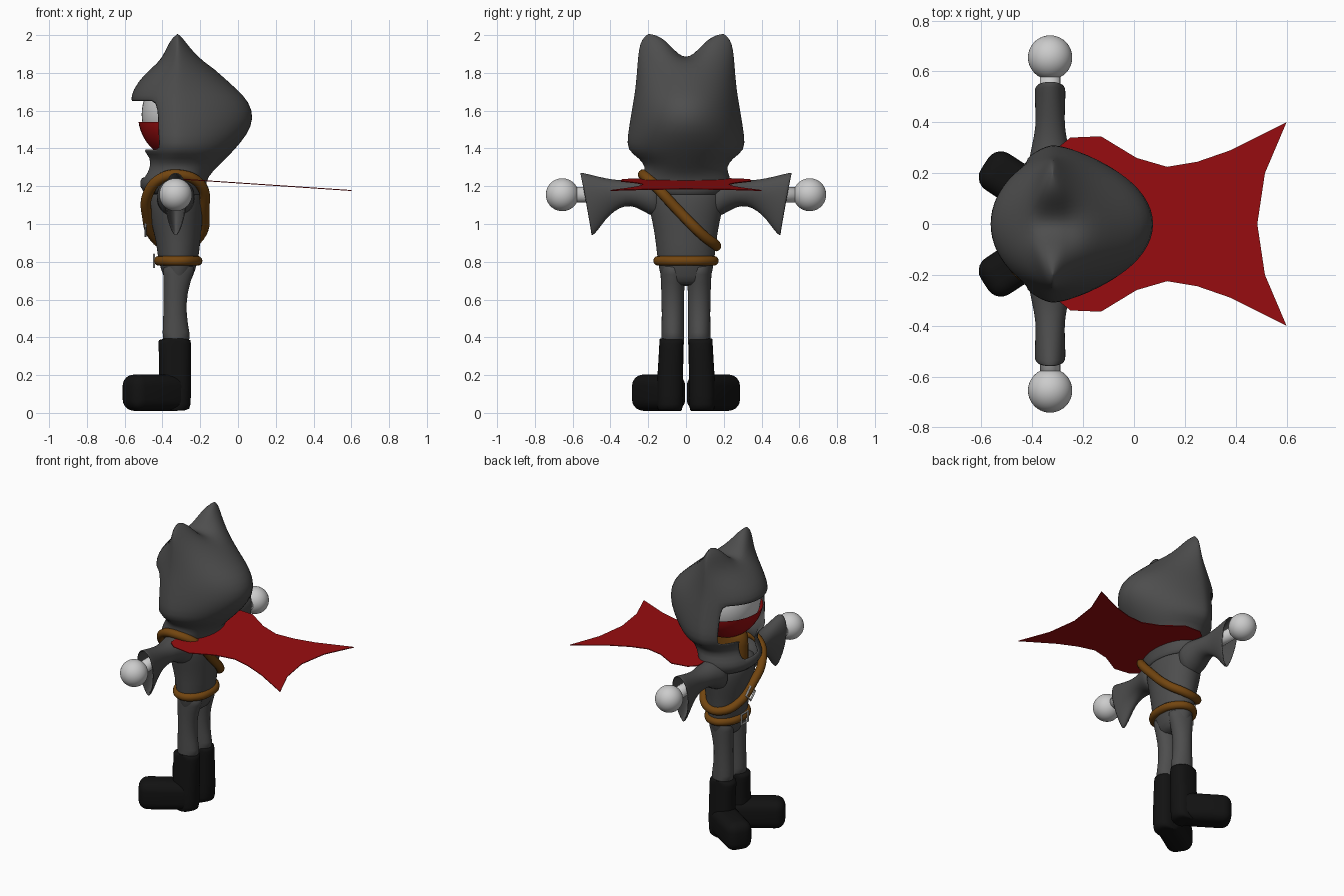
import bpy, bmesh
from math import sin, cos, pi, exp, radians, copysign
from mathutils import Vector

cube = bpy.data.objects.get("Cube")
if cube:
    bpy.data.objects.remove(cube, do_unlink=True)

CX = -0.32   # the body stands a little off centre because the cape trails behind it
N = 32       # columns in each loft


def material(name, r, g, b):
    m = bpy.data.materials.new(name)
    m.use_nodes = True
    m.diffuse_color = (r, g, b, 1)
    m.node_tree.nodes["Principled BSDF"].inputs["Base Color"].default_value = (r, g, b, 1)
    return m


CLOTH = material("charcoal cloth", 0.075, 0.075, 0.075)
RED = material("dark red", 0.32, 0.004, 0.005)
WHITE = material("pale grey", 0.6, 0.6, 0.6)
LEATHER = material("brown leather", 0.17, 0.06, 0.005)
BLACK = material("boot black", 0.006, 0.006, 0.006)


def finish(bm, name, mat, smooth=True):
    bmesh.ops.recalc_face_normals(bm, faces=bm.faces)
    me = bpy.data.meshes.new(name)
    bm.to_mesh(me)
    bm.free()
    for p in me.polygons:
        p.use_smooth = smooth
    me.materials.append(mat)
    ob = bpy.data.objects.new(name, me)
    bpy.context.collection.objects.link(ob)
    return ob


def loft(name, rings, mat, caps=(True, True), skip=lambda r, c: False, wall=0):
    """Skin a list of rings; caps are strips across each end ring."""
    bm = bmesh.new()
    rows = [[bm.verts.new(p) for p in ring] for ring in rings]
    for r in range(len(rows) - 1):
        a, b = rows[r], rows[r + 1]
        for c in range(N):
            if not skip(r, c):
                d = (c + 1) % N
                bm.faces.new((a[c], a[d], b[d], b[c]))
    for use, v in zip(caps, (rows[0], rows[-1])):
        if use:
            bm.faces.new((v[0], v[1], v[-1]))
            for i in range(1, N // 2 - 1):
                bm.faces.new((v[i], v[i + 1], v[N - i - 1], v[N - i]))
            h = N // 2
            bm.faces.new((v[h - 1], v[h], v[h + 1]))
    ob = finish(bm, name, mat)
    if wall:
        s = ob.modifiers.new("wall", "SOLIDIFY")
        s.thickness, s.offset = wall, -1
    ob.modifiers.new("smooth", "SUBSURF").levels = 1
    ob.modifiers["smooth"].render_levels = 1
    return ob


def section(z, front, back, w, cx=CX, cy=0, power=1.0, dip=0):
    """Oval ring at height z; dip sinks its middle to leave two peaks."""
    ring = []
    for i in range(N):
        t = 2 * pi * i / N
        s = sin(t)
        reach = back - cx if s > 0 else cx - front
        y = w * cos(t)
        ring.append((cx + copysign(abs(s) ** power, s) * reach, cy + y,
                     z - dip * exp(-(y / 0.1) ** 2)))
    return ring


def ball(name, loc, scale, mat, keep_below=None):
    bm = bmesh.new()
    bmesh.ops.create_uvsphere(bm, u_segments=40, v_segments=24, radius=1)
    for v in bm.verts:
        v.co = Vector(a * b for a, b in zip(v.co, scale)) + Vector(loc)
    if keep_below is not None:
        bmesh.ops.bisect_plane(bm, geom=bm.verts[:] + bm.edges[:] + bm.faces[:],
                               plane_co=(0, 0, keep_below), plane_no=(0, 0, 1), clear_outer=True)
    return finish(bm, name, mat)


def tube(name, points, radius, mat):
    cu = bpy.data.curves.new(name, "CURVE")
    cu.dimensions = "3D"
    cu.bevel_depth, cu.bevel_resolution, cu.resolution_u = radius, 4, 8
    sp = cu.splines.new("BEZIER")
    sp.bezier_points.add(len(points) - 1)
    for bp, p in zip(sp.bezier_points, points):
        bp.co = p
        bp.handle_left_type = bp.handle_right_type = "AUTO"
    sp.use_cyclic_u = True
    cu.materials.append(mat)
    ob = bpy.data.objects.new(name, cu)
    bpy.context.collection.objects.link(ob)
    return ob


def rounded_box(name, loc, size, mat, turn=0, radius=0.06):
    bm = bmesh.new()
    bmesh.ops.create_cube(bm, size=1)
    for v in bm.verts:
        v.co = Vector(a * b for a, b in zip(v.co, size))
    bmesh.ops.bevel(bm, geom=bm.edges[:], offset=radius, segments=5, profile=0.5, affect="EDGES")
    ob = finish(bm, name, mat)
    ob.location = loc
    ob.rotation_euler.z = turn
    return ob


# Hood with collar, face opening and two peaks
hood_rows = [
    (1.15, -0.48, -0.18, 0.20, 0), (1.20, -0.53, -0.17, 0.24, 0), (1.25, -0.51, -0.16, 0.235, 0),
    (1.30, -0.48, -0.11, 0.21, 0), (1.35, -0.48, -0.06, 0.25, 0), (1.39, -0.53, -0.02, 0.315, 0),
    (1.47, -0.55, 0.05, 0.31, 0), (1.56, -0.55, 0.09, 0.295, 0), (1.65, -0.57, 0.06, 0.28, 0),
    (1.71, -0.56, 0.00, 0.27, 0), (1.79, -0.50, -0.09, 0.262, 0), (1.86, -0.43, -0.16, 0.257, 0.01),
    (1.93, -0.40, -0.22, 0.25, 0.06), (1.98, -0.38, -0.26, 0.235, 0.11), (2.01, -0.35, -0.29, 0.20, 0.13)]


def face_gap(r, c):
    off = abs(c + 0.5 - N * 0.75)
    return (5 <= r < 8 and off < 5) or (2 <= r < 5 and off < 2)


loft("hood", [section(z, f, b, w, power=1.3 if z > 1.36 else 1, dip=d)
              for z, f, b, w, d in hood_rows], CLOTH, (False, True), face_gap, 0.015)

# Head, mask and neck
ball("head", (CX, 0, 1.58), (0.19, 0.23, 0.22), WHITE)
ball("mask", (CX, 0, 1.58), (0.21, 0.245, 0.235), RED, 1.54)
loft("neck", [section(z, -0.46, -0.26, 0.09) for z in (1.1, 1.2, 1.3, 1.42)], LEATHER)

# Torso
loft("torso", [section(*r) for r in (
    (0.67, -0.38, -0.26, 0.11), (0.72, -0.39, -0.24, 0.135), (0.80, -0.425, -0.21, 0.15),
    (0.90, -0.43, -0.20, 0.16), (1.00, -0.46, -0.19, 0.175), (1.10, -0.475, -0.18, 0.20),
    (1.17, -0.475, -0.185, 0.20), (1.21, -0.45, -0.2, 0.18))], CLOTH)

for side, label in ((1, "right"), (-1, "left")):
    # Legs
    loft(label + "_leg", [section(z, f, b, w, cx=-0.335, cy=side * 0.07) for z, f, b, w in (
        (0.36, -0.40, -0.25, 0.06), (0.42, -0.40, -0.255, 0.06), (0.52, -0.395, -0.275, 0.058),
        (0.64, -0.395, -0.27, 0.06), (0.74, -0.395, -0.235, 0.066), (0.80, -0.40, -0.22, 0.066))], CLOTH)

    # Boots: upright shaft and a foot turned outwards
    loft(label + "_boot_shaft", [section(z, f, b, w, cx=-0.335, cy=side * y, power=0.65)
                                 for z, f, b, w, y in (
        (0.01, -0.40, -0.26, 0.06, 0.085), (0.03, -0.42, -0.25, 0.07, 0.085),
        (0.15, -0.42, -0.248, 0.07, 0.085), (0.28, -0.415, -0.248, 0.066, 0.08),
        (0.38, -0.425, -0.248, 0.064, 0.077), (0.395, -0.42, -0.25, 0.062, 0.077))], BLACK)
    rounded_box(label + "_boot_foot", (-0.445, side * 0.145, 0.107), (0.34, 0.17, 0.192),
                BLACK, side * radians(-33))

    # Flared sleeve drooping to a point at the cuff
    rings = []
    for y, top, low, hx, slant in (
            (0.12, 1.24, 1.02, 0.11, 0), (0.20, 1.25, 1.05, 0.10, 0), (0.26, 1.24, 1.09, 0.08, 0),
            (0.32, 1.23, 1.10, 0.07, 0), (0.39, 1.235, 1.07, 0.07, 0.01),
            (0.46, 1.25, 1.02, 0.073, 0.03), (0.52, 1.265, 0.96, 0.075, 0.05),
            (0.56, 1.275, 0.935, 0.076, 0.062)):
        ring = []
        for i in range(N):
            t = 2 * pi * i / N
            drop = (1 - cos(t)) / 2
            taper = 1 - (0.45 * drop if slant else 0)
            ring.append((-0.33 + hx * sin(t) * taper, side * (y - slant * drop),
                         top - (top - low) * drop))
        rings.append(ring)
    loft(label + "_sleeve", rings, CLOTH, (True, False), wall=0.01)

    # Wrist and hand
    bm = bmesh.new()
    bmesh.ops.create_cone(bm, cap_ends=True, segments=24, radius1=0.04, radius2=0.04, depth=0.3)
    wrist = finish(bm, label + "_wrist", WHITE)
    wrist.location = (-0.33, side * 0.46, 1.155)
    wrist.rotation_euler.x = pi / 2
    ball(label + "_hand", (-0.33, side * 0.655, 1.155), (0.087,) * 3, WHITE)

# Belt and shoulder strap
tube("belt", [(-0.317 + 0.103 * cos(k * pi / 4), 0.147 * sin(k * pi / 4), 0.805)
              for k in range(8)], 0.026, LEATHER)
tube("shoulder_strap", [
    (-0.31, -0.225, 1.26), (-0.20, -0.17, 1.21), (-0.18, -0.04, 1.07), (-0.20, 0.09, 0.94),
    (-0.28, 0.155, 0.89), (-0.38, 0.14, 0.89), (-0.45, 0.06, 0.94), (-0.48, -0.04, 1.04),
    (-0.48, -0.14, 1.15), (-0.41, -0.21, 1.24)], 0.028, LEATHER)

# Square buckle frames
for name, loc, tilt in (("belt_buckle", (-0.445, 0, 0.805), 0),
                        ("strap_buckle", (-0.49, 0, 0.985), radians(45))):
    bpy.ops.mesh.primitive_torus_add(major_segments=4, minor_segments=6,
                                     major_radius=0.048, minor_radius=0.007)
    ob = bpy.context.object
    ob.name = name
    for v in ob.data.vertices:
        p = v.co.copy()
        a = pi / 4
        v.co = (p.z, p.x * cos(a) - p.y * sin(a), p.x * sin(a) + p.y * cos(a))
    ob.location = loc
    ob.rotation_euler.x = tilt
    ob.data.materials.append(WHITE)

# Cape streaming out behind, with two pointed tails
half = [(-0.30, 0.30), (-0.25, 0.34), (-0.13, 0.345), (0.01, 0.26), (0.13, 0.225),
        (0.25, 0.245), (0.38, 0.29), (0.60, 0.40), (0.515, 0.20)]
outline = half + [(0.485, 0)] + [(x, -y) for x, y in reversed(half)]
bm = bmesh.new()
face = bm.faces.new([bm.verts.new((x, y, 1.22 - 0.067 * x)) for x, y in outline])
bmesh.ops.triangulate(bm, faces=[face])
cape = finish(bm, "cape", RED, smooth=False)
cape.modifiers.new("cloth", "SOLIDIFY").thickness = 0.005
